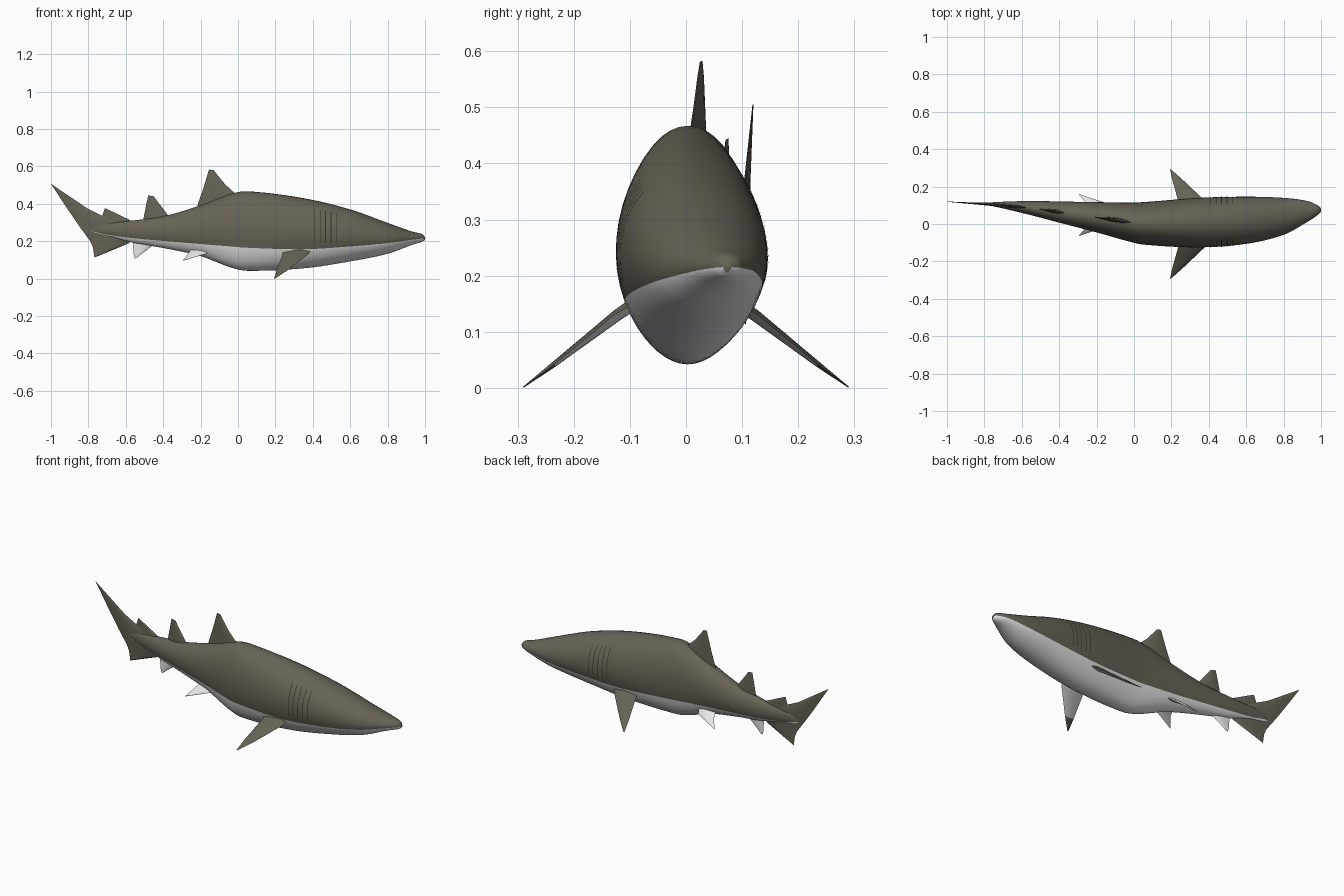
import bpy, bmesh, math
from mathutils import Vector

if "Cube" in bpy.data.objects:
    bpy.data.objects.remove(bpy.data.objects["Cube"])


def material(name, rgb):
    m = bpy.data.materials.new(name)
    m.diffuse_color = (*rgb, 1)
    m.use_nodes = True
    m.node_tree.nodes["Principled BSDF"].inputs["Base Color"].default_value = m.diffuse_color
    return m


HIDE = material("olive grey hide", (.135, .122, .09))
BELLY = material("pale belly", (.8, .8, .8))
SLIT = material("gill dark", (.03, .028, .022))

# Body stations: x, top z, bottom z, back-side y, front-side y, colour seam z
ST = [(-.80, .262, .250, .109, .104, .256), (-.77, .288, .238, .115, .098, .250),
      (-.70, .298, .225, .119, .083, .235), (-.55, .312, .190, .123, .047, .215),
      (-.38, .338, .160, .120, .002, .200), (-.20, .392, .120, .117, -.045, .185),
      (-.04, .452, .060, .115, -.090, .172), (.05, .467, .042, .117, -.110, .165),
      (.35, .430, .055, .140, -.125, .157), (.60, .370, .092, .146, -.106, .172),
      (.80, .298, .133, .140, -.058, .190), (.93, .252, .180, .122, .013, .208),
      (.985, .238, .197, .098, .050, .214), (1.0, .222, .208, .082, .066, .215)]


def station(x):
    """Smooth interpolation of the body stations at x."""
    i = max(j for j in range(len(ST) - 1) if ST[j][0] <= x or j == 0)
    a, b = ST[i], ST[i + 1]
    h = b[0] - a[0]
    t = min(max((x - a[0]) / h, 0), 1)
    p, q = ST[max(i - 1, 0)], ST[min(i + 2, len(ST) - 1)]
    out = []
    for k in range(1, 6):
        m0 = (b[k] - p[k]) / (b[0] - p[0]) * h
        m1 = (q[k] - a[k]) / (q[0] - a[0]) * h
        out.append((2*t**3 - 3*t*t + 1) * a[k] + (t**3 - 2*t*t + t) * m0
                   + (3*t*t - 2*t**3) * b[k] + (t**3 - t*t) * m1)
    return out


def skin(x, ang, off=0):
    zt, zb, yu, yl, _ = station(x)
    return Vector((x, (yu + yl) / 2 + ((yu - yl) / 2 + off) * math.cos(ang),
                   (zt + zb) / 2 + ((zt - zb) / 2 + off) * math.sin(ang)))


def mid_y(x):
    if x < -.8:
        return .1065 - (x + .8) * .065
    s = station(x)
    return (s[2] + s[3]) / 2


def finish(name, bm, mats, angle=50):
    bmesh.ops.recalc_face_normals(bm, faces=bm.faces[:])
    me = bpy.data.meshes.new(name)
    bm.to_mesh(me)
    bm.free()
    for m in mats:
        me.materials.append(m)
    ob = bpy.data.objects.new(name, me)
    bpy.context.collection.objects.link(ob)
    bpy.context.view_layer.objects.active = ob
    ob.select_set(True)
    bpy.ops.object.shade_smooth_by_angle(angle=math.radians(angle))
    ob.select_set(False)
    return ob


def loft(bm, rings, rule=lambda j: 0):
    """Bridge closed rings of points and cap both ends."""
    vs = [[bm.verts.new(p) for p in r] for r in rings]
    n = len(vs[0])
    for a, b in zip(vs, vs[1:]):
        for j in range(n):
            k = (j + 1) % n
            bm.faces.new((a[j], a[k], b[k], b[j])).material_index = rule(j)
    bm.faces.new(vs[0])
    bm.faces.new(vs[-1])


# Body: the rings share a vertex line along the colour seam
UP, LOW, STEPS = 28, 20, 6
xs = [a[0] + (b[0] - a[0]) * s / STEPS for a, b in zip(ST, ST[1:]) for s in range(STEPS)] + [1.0]
rings = []
for x in xs:
    zt, zb, _, _, zs = station(x)
    a = math.asin(max(-.95, min(.95, (2 * zs - zt - zb) / (zt - zb))))
    angs = [a + (math.pi - 2 * a) * i / UP for i in range(UP)]
    angs += [math.pi - a + (math.pi + 2 * a) * i / LOW for i in range(LOW)]
    rings.append([skin(x, t) for t in angs])
bm = bmesh.new()
loft(bm, rings, lambda j: 0 if j < UP else 1)
finish("body", bm, [HIDE, BELLY])


def fin(name, sections, mats, rule=None):
    """Loft lens sections given as (leading point, trailing point, half thickness)."""
    secs = [(Vector(a), Vector(b), t) for a, b, t in sections]
    mids = [(a + b) / 2 for a, b, _ in secs]
    base = max(secs, key=lambda s: (s[0] - s[1]).length)
    nrm = (base[0] - base[1]).cross(mids[-1] - mids[0]).normalized()
    n, rings = 8, []
    for a, b, t in secs:
        top = [a.lerp(b, i / n) + nrm * t * math.sin(math.pi * (i / n) ** .75) for i in range(n + 1)]
        low = [a.lerp(b, i / n) - nrm * t * math.sin(math.pi * (i / n) ** .75) for i in range(n - 1, 0, -1)]
        rings.append(top + low)
    bm = bmesh.new()
    loft(bm, rings)
    bmesh.ops.recalc_face_normals(bm, faces=bm.faces[:])
    if rule:
        for f in bm.faces:
            f.normal_update()
            f.material_index = rule(f)
    return finish(name, bm, mats)


def upright_fin(name, sections, mat):
    """Fin in the body's middle plane; sections are (x, z, x, z, half thickness)."""
    fin(name, [((a, mid_y(a), b), (c, mid_y(c), d), t) for a, b, c, d, t in sections], [mat])


# Middle fins
upright_fin("first_dorsal_fin", [(.03, .40, -.225, .36, .013), (-.015, .455, -.213, .405, .012),
                                 (-.07, .505, -.188, .475, .009), (-.115, .56, -.165, .55, .005),
                                 (-.13, .58, -.155, .583, .002)], HIDE)
upright_fin("second_dorsal_fin", [(-.35, .30, -.50, .28, .011), (-.38, .348, -.505, .325, .009),
                                  (-.425, .405, -.492, .39, .006), (-.45, .44, -.48, .445, .002)], HIDE)
upright_fin("anal_fin", [(-.42, .22, -.56, .24, .009), (-.445, .185, -.562, .19, .007),
                         (-.505, .14, -.558, .13, .004), (-.54, .111, -.552, .108, .001)], BELLY)
upright_fin("tail_fin", [(-.757, .117, -.768, .113, .001), (-.58, .19, -.775, .165, .008),
                         (-.575, .305, -.79, .20, .010), (-.72, .333, -.845, .275, .008),
                         (-.80, .372, -.91, .37, .005), (-.99, .50, -1.0, .506, .001)], HIDE)
upright_fin("tail_finlet", [(-.56, .28, -.74, .30, .008), (-.575, .312, -.728, .33, .007),
                            (-.704, .374, -.712, .376, .001)], HIDE)


def pectoral_colour(f):
    return 1 if f.normal.z < 0 and f.calc_center_median().z > .042 else 0


# Paired fins
for side, s in (("front", -1), ("back", 1)):
    fin("pectoral_fin_" + side, [((.40, s * .07, .165), (.23, s * .07, .165), .012),
                                 ((.375, s * .128, .13), (.24, s * .11, .132), .010),
                                 ((.262, s * .235, .042), (.205, s * .235, .042), .005),
                                 ((.20, s * .29, .001), (.193, s * .29, .001), .001)],
        [HIDE, BELLY], pectoral_colour)
    c = .048
    fin("pelvic_fin_" + side, [((-.14, c + s * .035, .16), (-.25, c + s * .035, .16), .008),
                               ((-.16, c + s * .068, .136), (-.262, c + s * .07, .140), .006),
                               ((-.29, c + s * .11, .097), (-.296, c + s * .112, .096), .001)], [BELLY])
    # Gill slits: thin ribbons lying on the skin
    for g in range(5):
        x0 = .41 + .029 * g
        bm = bmesh.new()
        prev = None
        for i in range(13):
            t = -.28 + 1.1 * i / 12
            ang = t if s > 0 else math.pi - t
            pair = [bm.verts.new(skin(x0 + d, ang, .0015)) for d in (-.0018, .0018)]
            if prev:
                bm.faces.new((prev[0], prev[1], pair[1], pair[0]))
            prev = pair
        finish("gill_slit_%s_%d" % (side, g + 1), bm, [SLIT])
